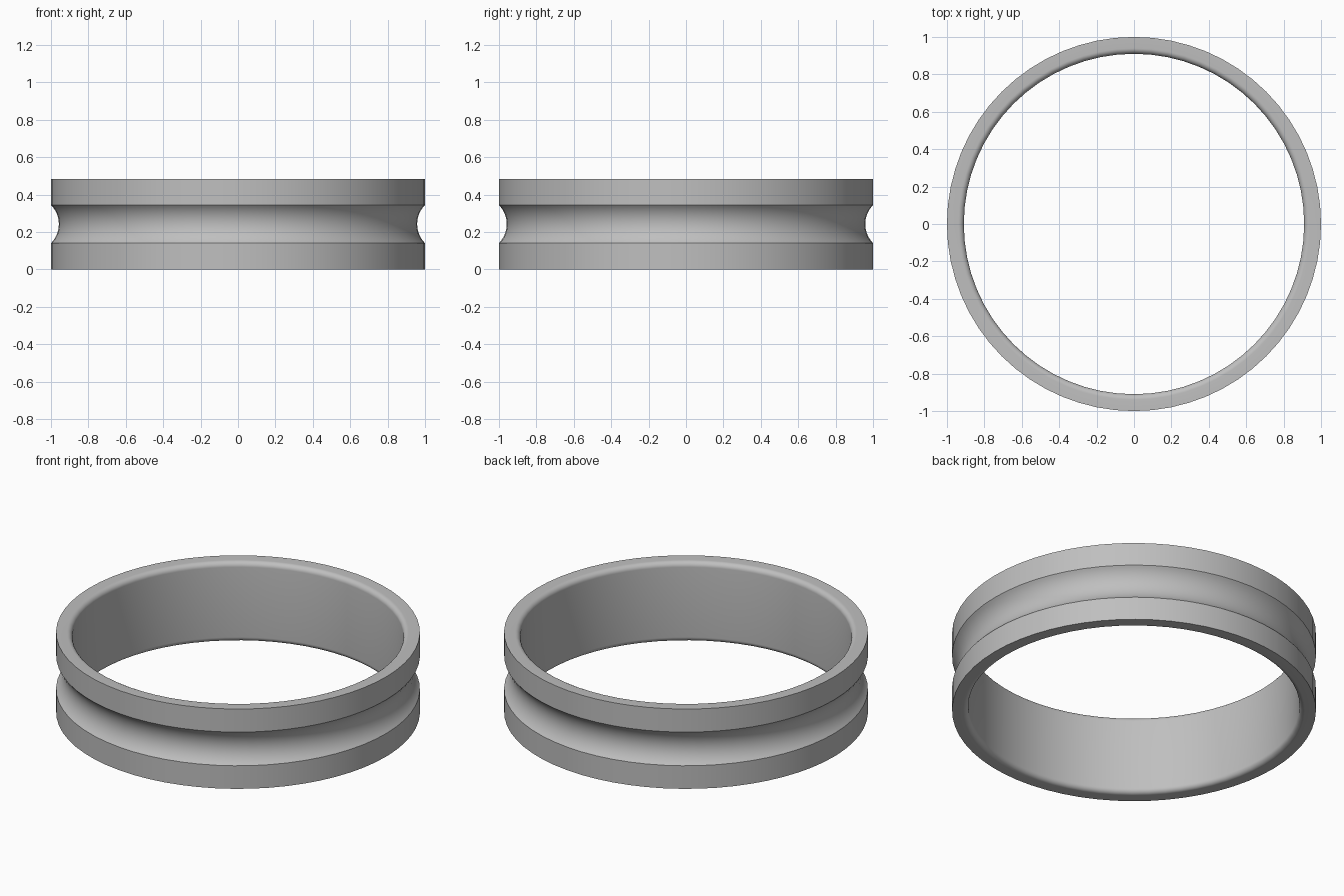
import bpy, bmesh, math
from mathutils import Vector

cube = bpy.data.objects.get("Cube")
if cube:
    bpy.data.objects.remove(cube, do_unlink=True)

SEGMENTS = 64
OUTER, INNER, HEIGHT = 1.0, 0.91, 0.484
MID = HEIGHT / 2
GROOVE_HALF, GROOVE_DEPTH = 0.102, 0.042
FILLET = 0.03


def arc(centre_r, centre_z, radius, start, end, steps):
    """Points (r, z) along a circular arc, angles in degrees."""
    angles = [math.radians(start + (end - start) * i / steps) for i in range(steps + 1)]
    return [(centre_r + radius * math.cos(a), centre_z + radius * math.sin(a)) for a in angles]


# Ring cross-section: grooved outside, rounded inner rims
groove_r = (GROOVE_HALF ** 2 + GROOVE_DEPTH ** 2) / (2 * GROOVE_DEPTH)
half_angle = math.degrees(math.asin(GROOVE_HALF / groove_r))
groove_centre = OUTER - GROOVE_DEPTH + groove_r
profile = [(OUTER, 0)]
profile += arc(groove_centre, MID, groove_r, 180 + half_angle, 180 - half_angle, 16)
profile += [(OUTER, HEIGHT)]
profile += arc(INNER + FILLET, HEIGHT - FILLET, FILLET, 90, 180, 8)
profile += arc(INNER + FILLET, FILLET, FILLET, 180, 270, 8)

# Sweep the section around the vertical axis
bm = bmesh.new()
verts = [bm.verts.new((r, 0, z)) for r, z in profile]
edges = [bm.edges.new((v, verts[(i + 1) % len(verts)])) for i, v in enumerate(verts)]
bmesh.ops.spin(bm, geom=verts + edges, cent=Vector(), axis=(0, 0, 1),
               angle=math.tau, steps=SEGMENTS, use_merge=False)
bmesh.ops.remove_doubles(bm, verts=bm.verts[:], dist=0.0001)
bmesh.ops.recalc_face_normals(bm, faces=bm.faces[:])
mesh = bpy.data.meshes.new("grooved_ring")
bm.to_mesh(mesh)
bm.free()
ring = bpy.data.objects.new("grooved_ring", mesh)
bpy.context.collection.objects.link(ring)

# Plain grey material
grey = bpy.data.materials.new("light_grey")
grey.use_nodes = True
colour = (0.52, 0.52, 0.52, 1)
grey.diffuse_color = colour
grey.node_tree.nodes["Principled BSDF"].inputs["Base Color"].default_value = colour
mesh.materials.append(grey)

# Smooth curves, crisp rim and groove edges
bpy.ops.object.select_all(action="DESELECT")
ring.select_set(True)
bpy.context.view_layer.objects.active = ring
bpy.ops.object.shade_smooth_by_angle(angle=math.radians(30))
